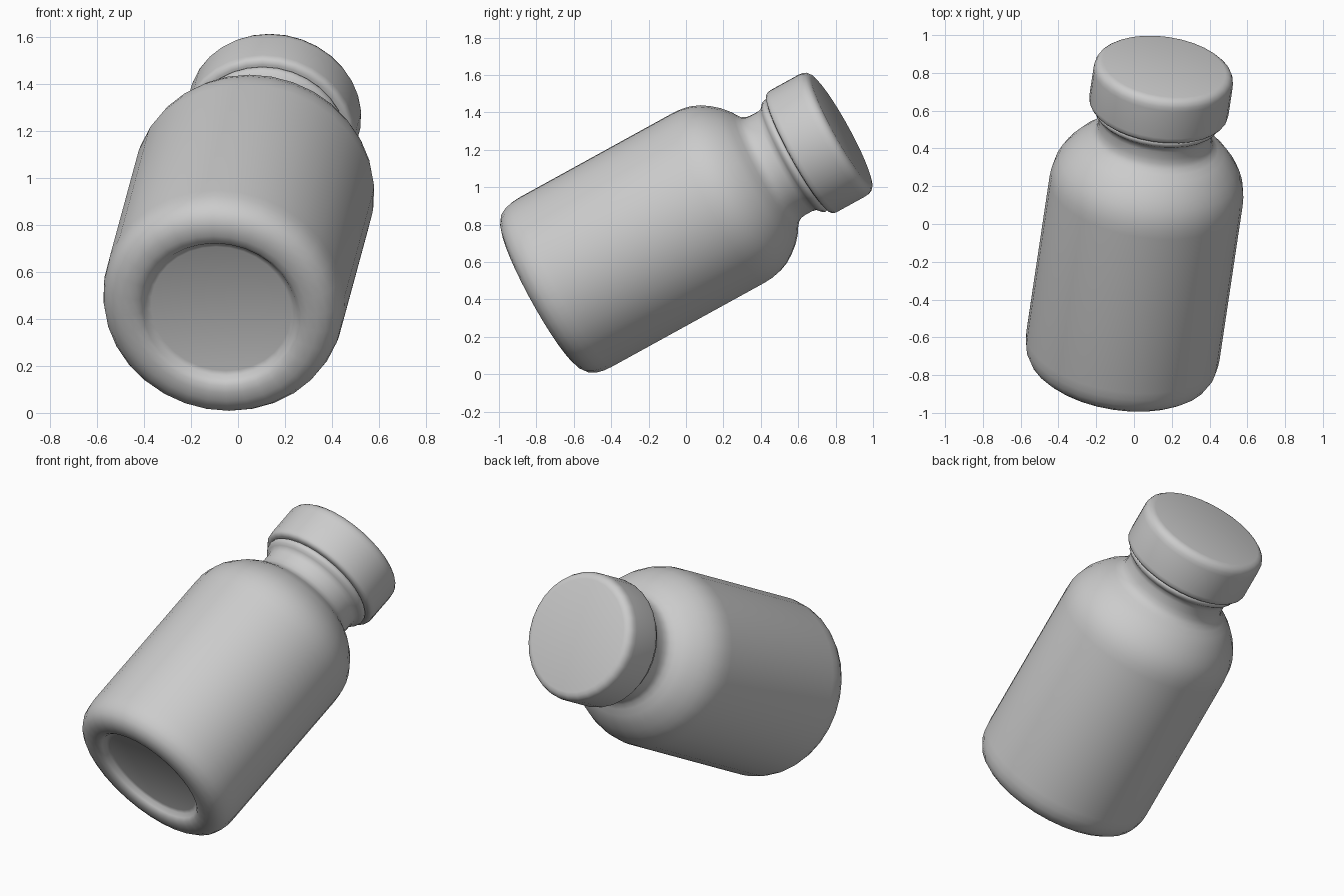
import bpy
import bmesh
from math import radians, tau
from mathutils import Matrix, Vector

cube = bpy.data.objects.get("Cube")
if cube:
    bpy.data.objects.remove(cube)

SIDES = 32
AXIS = Vector((0.13, 0.869, 0.478)).normalized()    # bottle leans back
PLACE = Matrix.Translation((0.038, 0, 0.847)) @ AXIS.to_track_quat('Z', 'Y').to_matrix().to_4x4()


def make_material(name, value):
    mat = bpy.data.materials.new(name)
    mat.use_nodes = True
    colour = (value, value, value, 1)
    mat.diffuse_color = colour
    mat.node_tree.nodes["Principled BSDF"].inputs["Base Color"].default_value = colour
    return mat


def lathe(name, profile, mat):
    """Spin (radius, height) points about the bottle axis."""
    bm = bmesh.new()
    verts = [bm.verts.new((r, 0, h)) for r, h in profile]
    edges = [bm.edges.new(pair) for pair in zip(verts, verts[1:])]
    bmesh.ops.spin(bm, geom=verts + edges, cent=(0, 0, 0), axis=(0, 0, 1),
                   angle=tau, steps=SIDES, use_merge=True)
    bmesh.ops.remove_doubles(bm, verts=bm.verts, dist=0.0005)
    bmesh.ops.recalc_face_normals(bm, faces=bm.faces)
    mesh = bpy.data.meshes.new(name)
    bm.to_mesh(mesh)
    bm.free()
    mesh.materials.append(mat)
    obj = bpy.data.objects.new(name, mesh)
    bpy.context.collection.objects.link(obj)
    obj.matrix_world = PLACE
    bpy.ops.object.select_all(action='DESELECT')
    obj.select_set(True)
    bpy.context.view_layer.objects.active = obj
    bpy.ops.object.shade_smooth_by_angle(angle=radians(50))
    return obj


grey = make_material("light grey plastic", 0.6)

# Recessed base, straight wall, round shoulder, neck and collar
lathe("bottle_body", [
    (0, -0.845), (0.30, -0.845), (0.32, -0.852), (0.333, -0.875),
    (0.35, -0.89), (0.38, -0.897), (0.42, -0.897), (0.455, -0.885),
    (0.485, -0.862), (0.505, -0.825), (0.514, -0.785), (0.517, -0.74),
    (0.517, 0.20), (0.514, 0.25), (0.503, 0.30), (0.483, 0.35),
    (0.453, 0.395), (0.418, 0.438), (0.38, 0.472), (0.345, 0.495),
    (0.32, 0.515), (0.307, 0.54), (0.304, 0.57), (0.304, 0.61),
    (0.309, 0.634), (0.322, 0.646), (0.335, 0.657), (0.341, 0.672),
    (0.339, 0.685), (0.328, 0.694), (0.31, 0.697), (0.31, 0.72), (0, 0.72),
], grey)

# Screw cap with soft edges
lathe("cap", [
    (0.29, 0.692), (0.345, 0.692), (0.361, 0.697), (0.37, 0.71),
    (0.372, 0.73), (0.372, 0.895), (0.37, 0.918), (0.361, 0.938),
    (0.345, 0.951), (0.325, 0.956), (0, 0.956),
], grey)
